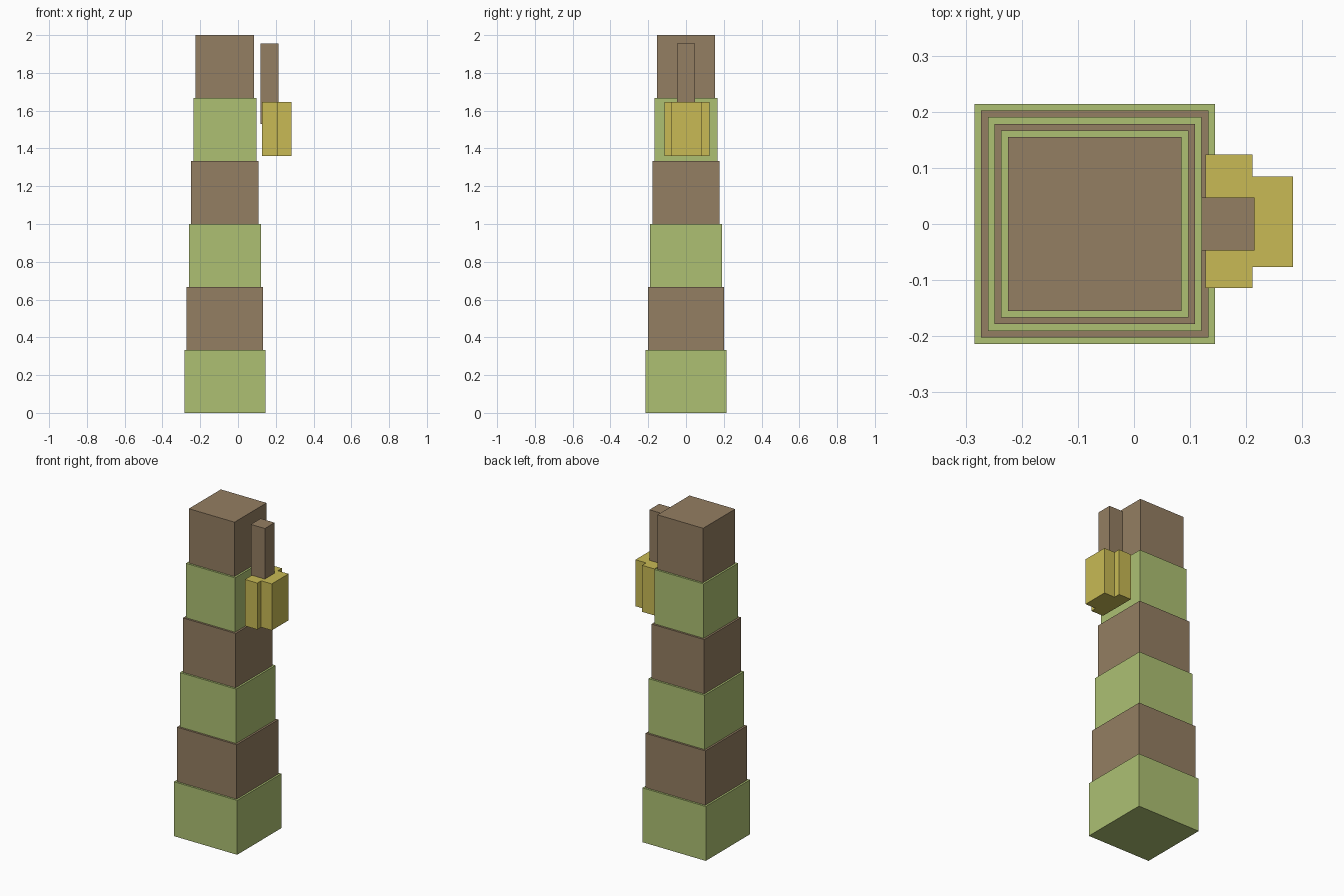
import bpy
import bmesh
from mathutils import Vector

cube = bpy.data.objects.get("Cube")
if cube:
    bpy.data.objects.remove(cube, do_unlink=True)


def make_material(name, rgb):
    mat = bpy.data.materials.new(name)
    mat.use_nodes = True
    mat.diffuse_color = (*rgb, 1)
    mat.node_tree.nodes["Principled BSDF"].inputs["Base Color"].default_value = (*rgb, 1)
    return mat


def box(name, low, high, mat):
    """Flat-sided block between two opposite corners."""
    low, high = Vector(low), Vector(high)
    bm = bmesh.new()
    bmesh.ops.create_cube(bm, size=1)
    bmesh.ops.scale(bm, vec=high - low, verts=bm.verts)
    bmesh.ops.translate(bm, vec=(low + high) / 2, verts=bm.verts)
    mesh = bpy.data.meshes.new(name)
    bm.to_mesh(mesh)
    bm.free()
    mesh.materials.append(mat)
    obj = bpy.data.objects.new(name, mesh)
    bpy.context.collection.objects.link(obj)
    return obj


green = make_material("leaf_green", (0.418, 0.527, 0.171))
brown = make_material("bark_brown", (0.296, 0.209, 0.122))
yellow = make_material("fruit_yellow", (0.578, 0.491, 0.089))

# Tapering trunk of alternating square segments
tiers = 6
height = 2 / tiers
centre_x = -0.07
for i in range(tiers):
    half = 0.2143 - 0.0119 * i
    box(f"trunk_segment_{i + 1}",
        (centre_x - half, -half, i * height),
        (centre_x + half, half, (i + 1) * height),
        brown if i % 2 else green)

# Hanging fruit: wide inner block and narrower outer block
box("fruit_inner", (0.127, -0.114, 1.36), (0.211, 0.124, 1.645), yellow)
box("fruit_outer", (0.211, -0.077, 1.36), (0.283, 0.085, 1.645), yellow)

# Stem rising from the fruit
box("fruit_stem", (0.12, -0.047, 1.53), (0.215, 0.047, 1.955), brown)
